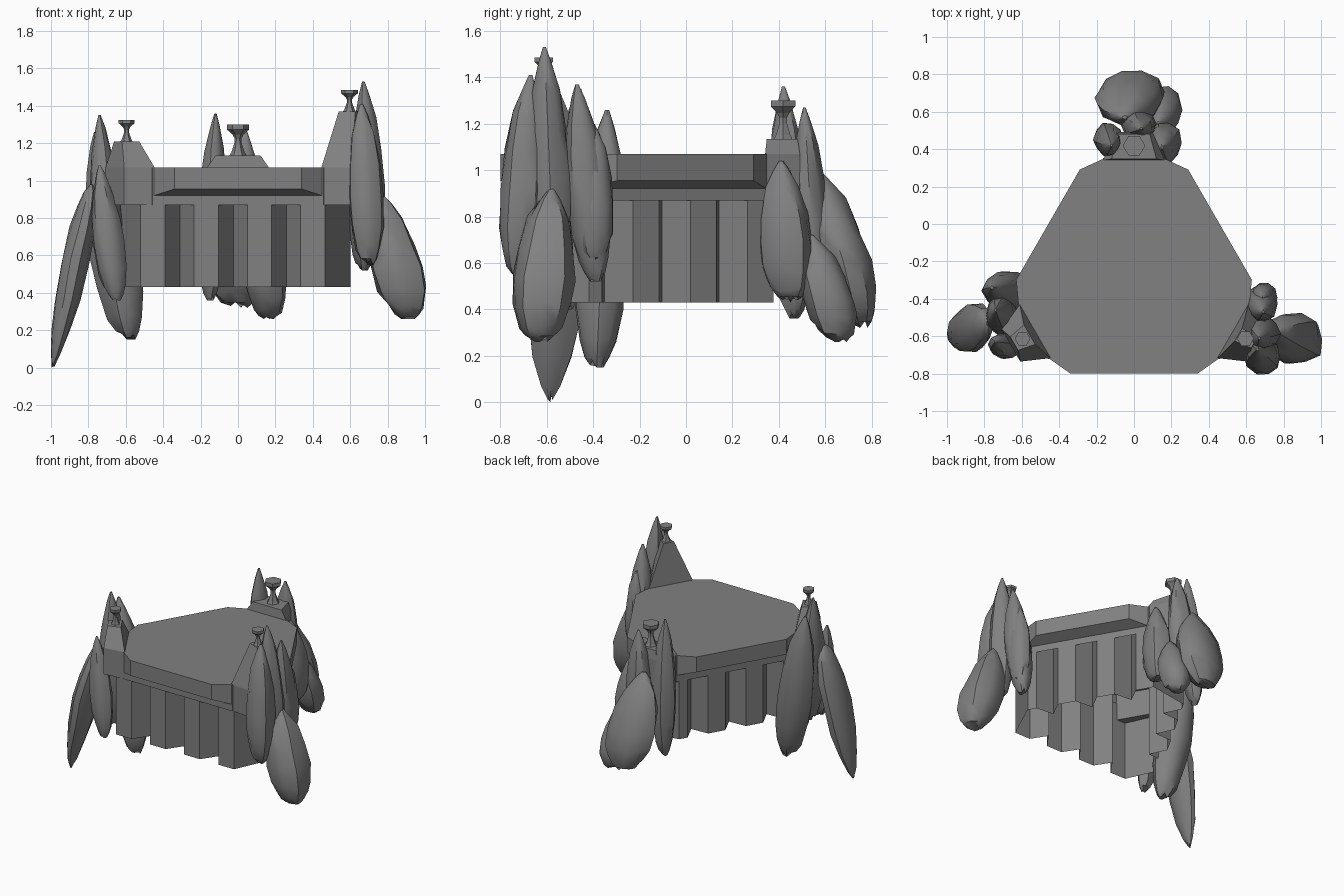
import bpy, bmesh, math, random
from mathutils import Vector, Matrix

if "Cube" in bpy.data.objects:
    bpy.data.objects.remove(bpy.data.objects["Cube"])

random.seed(4)
CY, AP, LIP, TOP, BAND = -0.269, 0.453, 0.531, 1.07, 0.87

stone = bpy.data.materials.new("dark_grey")
stone.diffuse_color = (0.22, 0.22, 0.22, 1)
stone.use_nodes = True
stone.node_tree.nodes["Principled BSDF"].inputs["Base Color"].default_value = stone.diffuse_color


def finish(bm, name, smooth=None):
    bmesh.ops.recalc_face_normals(bm, faces=bm.faces)
    me = bpy.data.meshes.new(name)
    bm.to_mesh(me)
    bm.free()
    me.materials.append(stone)
    ob = bpy.data.objects.new(name, me)
    bpy.context.collection.objects.link(ob)
    if smooth:
        bpy.ops.object.select_all(action='DESELECT')
        ob.select_set(True)
        bpy.context.view_layer.objects.active = ob
        bpy.ops.object.shade_smooth_by_angle(angle=math.radians(smooth))
    return ob


def loft(name, rings, bottom=True, top=True, smooth=None):
    """Join closed rings of equal length with quads."""
    bm = bmesh.new()
    vs = [[bm.verts.new(p) for p in r] for r in rings]
    n = len(rings[0])
    for a, b in zip(vs, vs[1:]):
        for i in range(n):
            j = (i + 1) % n
            bm.faces.new((a[i], a[j], b[j], b[i]))
    if bottom:
        bm.faces.new(vs[0])
    if top:
        bm.faces.new(vs[-1])
    return finish(bm, name, smooth)


def side(k, t, r, z):
    """Point on wall k (0 front, 1 right, 2 left): t along, r out from the middle."""
    p = Matrix.Rotation(math.radians(120 * k), 3, 'Z') @ Vector((t, -r, z))
    return p + Vector((0, CY, 0))


# platform shell: triangle with cut corners, open underneath
outline = [(k, t) for k in range(3) for t in (-0.458, 0.458)]
loft("platform", [[side(k, t, AP, z) for k, t in outline] for z in (BAND, TOP)], bottom=False)

# overhanging lip on each side
for k in range(3):
    bm = bmesh.new()
    for s in (-1, 1):
        for t, r, z in ((.45, AP, .92), (.45, AP, TOP), (.34, LIP, .955), (.34, LIP, TOP)):
            bm.verts.new(side(k, s * t, r, z))
    bmesh.ops.convex_hull(bm, input=bm.verts)
    bmesh.ops.dissolve_limit(bm, angle_limit=0.02, verts=bm.verts, edges=bm.edges)
    finish(bm, "platform_lip")

# pleated skirt, hanging from just behind the platform band
path = []
R = AP - 0.008
for k in range(3):
    d = 0.025 if k else 0
    path.append((k, -0.43 if k else -0.52, R))
    for e in (-0.39 + d, -0.105 + d, 0.18 + d):
        path += [(k, e, R), (k, e + 0.08, R - 0.115), (k, e + 0.155, R)]
    path.append((k, 0.465 + d, R))
loft("pleated_skirt", [[side(*p, z) for p in path] for z in (0.43, 1.0)],
     bottom=False, top=False)


# corner pedestals and fire bowls
def corner(a, r, s, z):
    c, n = math.cos(math.radians(a)), math.sin(math.radians(a))
    return Vector((c * r - n * s, n * r + c * s + CY, z))


bowl = [(.75, 0), (.6, .1), (.32, .4), (.3, .55), (.5, .68), (1, .84), (1, 1)]
# angle, top z, inner and outer radius of top, half width, bowl radius, bowl height
for a, z, r0, r1, w, br, bh in ((-30, 1.37, .645, .74, .04, .045, .115),
                                (210, 1.21, .645, .74, .06, .042, .115),
                                (90, 1.135, .617, .75, .12, .06, .165)):
    wide = [(.61, -.165), (.61, .165), (.76, .1), (.76, -.1)]
    slim = [(r0, -w), (r0, w), (r1, w * .7), (r1, -w * .7)]
    loft("pedestal", [[corner(a, r, s, BAND) for r, s in wide],
                      [corner(a, r, s, TOP) for r, s in wide],
                      [corner(a, r, s, z) for r, s in slim]])
    mid = corner(a, .688, 0, z)
    loft("fire_bowl", [[mid + Vector((br * f * math.cos(i * math.tau / 6),
                                      br * f * math.sin(i * math.tau / 6), bh * h))
                        for i in range(6)] for f, h in bowl])

# rocks: top point, bottom point, x radius, y radius, widest near the top
rocks = [
    # left corner
    ((-.78, -.53, .98), (-.99, -.585, 0), .075, .125, True),
    ((-.76, -.34, 1.26), (-.585, -.385, .15), .12, .112, False),
    ((-.74, -.46, 1.35), (-.68, -.52, .4), .08, .1, False),
    ((-.74, -.63, 1.08), (-.65, -.67, .36), .075, .065, False),
    # right corner
    ((.77, -.58, .92), (.91, -.63, .26), .14, .135, False),
    ((.66, -.67, 1.41), (.70, -.73, .55), .095, .09, False),
    ((.67, -.61, 1.53), (.71, -.57, .56), .085, .09, False),
    ((.69, -.47, 1.37), (.67, -.39, .52), .08, .09, False),
    ((.69, -.40, 1.2), (.70, -.39, .6), .07, .08, False),
    # back corner
    ((-.12, .42, 1.36), (-.15, .47, .36), .075, .085, False),
    ((.15, .41, 1.04), (.17, .45, .43), .09, .11, False),
    ((.04, .51, 1.27), (.02, .56, .45), .09, .07, False),
    ((.13, .54, .72), (.16, .66, .26), .1, .11, False),
    ((-.05, .57, 1), (0, .75, .32), .175, .12, False),
]
shape = [(0, .08), (.07, .34), (.2, .7), (.38, .95), (.58, 1.06), (.76, .98), (.89, .74),
         (.96, .5), (1, .28)]
N = 10
for top, bottom, rx, ry, high in rocks:
    top, bottom = Vector(top), Vector(bottom)
    lobes = [random.uniform(.92, 1.06) for _ in range(N)]
    prof = [(1 - t, f) for t, f in reversed(shape)] if high else shape
    rings = []
    for t, f in prof:
        c = top.lerp(bottom, t)
        if high and t == 0:
            f *= .45
        ring = []
        for i in range(N):
            ang = i * math.tau / N
            q = f * lobes[i] * random.uniform(.96, 1.04)
            # jagged tips, lightly shifted facets elsewhere
            dz = random.uniform(-.02, .02) if 0.1 < t < 0.9 else 0
            if t == 1 and i:
                dz = random.choice((0, .01, .03))
            ring.append(c + Vector((q * rx * math.cos(ang), q * ry * math.sin(ang), dz)))
        rings.append(ring)
    loft("rock", rings, smooth=40)
